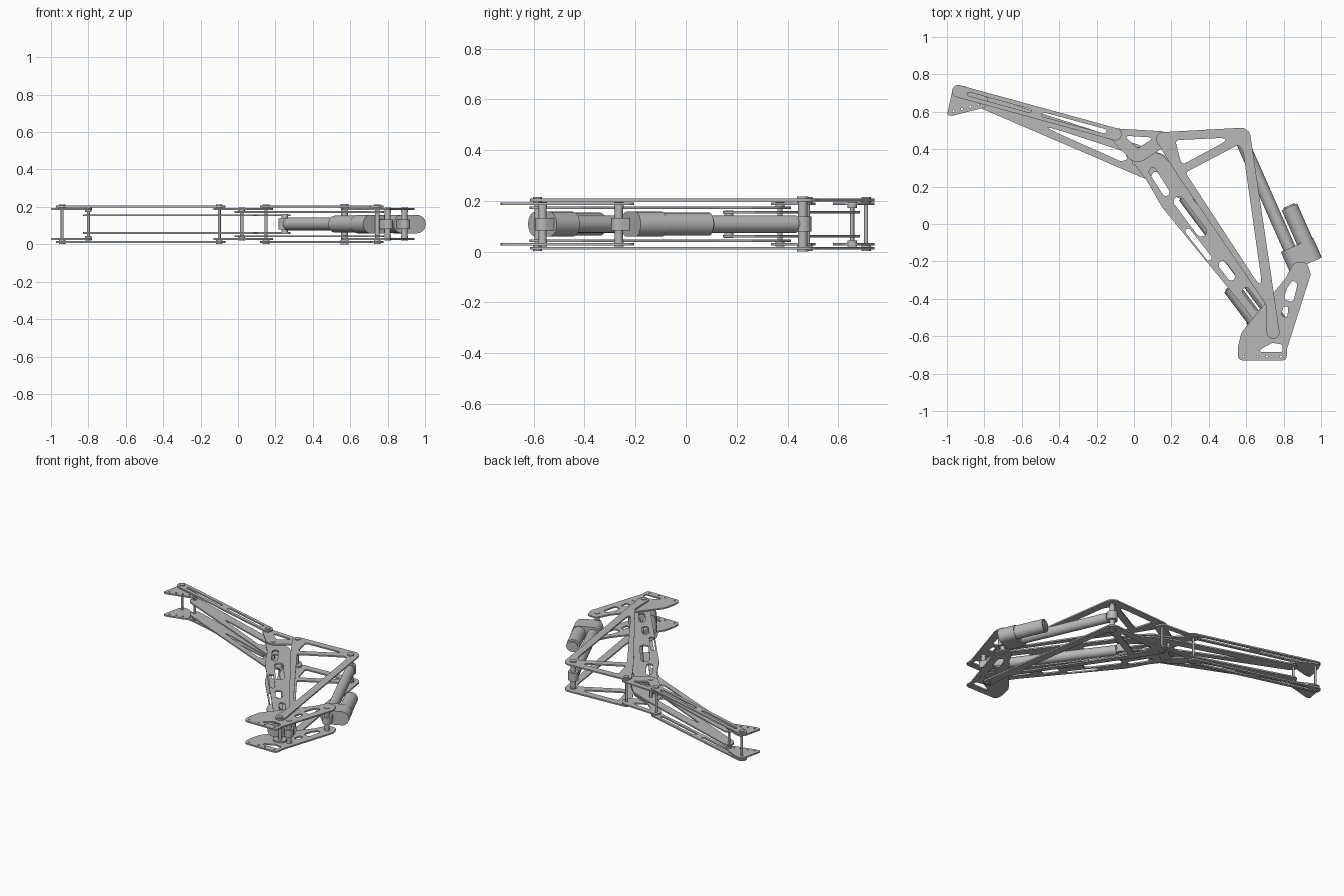
import bpy, bmesh, math
from mathutils import Vector, Matrix

if "Cube" in bpy.data.objects:
    bpy.data.objects.remove(bpy.data.objects["Cube"])

steel = bpy.data.materials.new("grey_steel")
steel.use_nodes = True
COLOR = (0.48, 0.48, 0.48, 1)
steel.diffuse_color = COLOR
steel.node_tree.nodes["Principled BSDF"].inputs["Base Color"].default_value = COLOR
MID = 0.108   # height of the symmetry plane
made = []


def rounded(pts, r):
    """Polygon with softened corners."""
    pts = [Vector(p) for p in pts]
    out = []
    for i, p in enumerate(pts):
        a, b = pts[i - 1] - p, pts[(i + 1) % len(pts)] - p
        half = max(a.angle(b) / 2, 0.05)
        t = min(r / math.tan(half), a.length * 0.48, b.length * 0.48)
        s, e = p + a.normalized() * t, p + b.normalized() * t
        for k in range(7):
            u = k / 6
            out.append(s * (1 - u) ** 2 + p * 2 * u * (1 - u) + e * u * u)
    return out


def slot(a, b, ra, rb=None):
    """Capsule outline around two points."""
    a, b = Vector(a), Vector(b)
    rb = rb or ra
    d = b - a
    base = math.atan2(d.y, d.x)
    out = []
    for c, r, start in ((a, ra, base + math.pi / 2), (b, rb, base - math.pi / 2)):
        for k in range(13):
            w = start + math.pi * k / 12
            out.append(c + Vector((math.cos(w), math.sin(w))) * r)
    return out


def dot(x, y, r=0.006):
    return [Vector((x + r * math.cos(k * math.pi / 6), y + r * math.sin(k * math.pi / 6)))
            for k in range(12)]


def add(name, mesh, matrix):
    ob = bpy.data.objects.new(name, mesh)
    ob.matrix_world = matrix
    mesh.materials.clear()
    mesh.materials.append(steel)
    bpy.context.collection.objects.link(ob)
    made.append(ob)
    return ob


def sheet(loops, thick):
    """Flat mesh cut from an outline and its holes."""
    cu = bpy.data.curves.new("outline", "CURVE")
    cu.dimensions = "2D"
    cu.fill_mode = "BOTH"
    cu.extrude = thick / 2
    for loop in loops:
        sp = cu.splines.new("POLY")
        sp.points.add(len(loop) - 1)
        for q, v in zip(sp.points, loop):
            q.co = (v.x, v.y, 0, 1)
        sp.use_cyclic_u = True
    tmp = bpy.data.objects.new("outline", cu)
    bpy.context.collection.objects.link(tmp)
    deps = bpy.context.evaluated_depsgraph_get()
    me = bpy.data.meshes.new_from_object(tmp.evaluated_get(deps))
    bpy.data.objects.remove(tmp)
    bm = bmesh.new()
    bm.from_mesh(me)
    bmesh.ops.remove_doubles(bm, verts=bm.verts, dist=1e-5)
    bmesh.ops.recalc_face_normals(bm, faces=bm.faces)
    bm.to_mesh(me)
    bm.free()
    return me


def plate_pair(name, loops, z, thick=0.01):
    me = sheet(loops, thick)
    for side, h in (("upper", z), ("lower", 2 * MID - z)):
        add(side + "_" + name, me.copy(), Matrix.Translation((0, 0, h)))


def rod(name, a, b, r):
    a, b = Vector(a), Vector(b)
    bm = bmesh.new()
    bmesh.ops.create_cone(bm, cap_ends=True, segments=28, radius1=r, radius2=r,
                          depth=(b - a).length)
    me = bpy.data.meshes.new(name)
    bm.to_mesh(me)
    bm.free()
    turn = (b - a).to_track_quat("Z", "Y").to_matrix().to_4x4()
    add(name, me, Matrix.Translation((a + b) / 2) @ turn)


def pin(name, p, half, r, collar=0.018):
    """Cross pin with a head at each end."""
    x, y = p
    rod(name, (x, y, MID - half), (x, y, MID + half), r)
    for s in (-1, 1):
        rod(name + "_head", (x, y, MID + s * half), (x, y, MID + s * (half - 0.024)), collar)


# Joint positions
TIP, TIP_LOW, LINK, ELBOW = (-0.94, 0.71), (-0.80, 0.655), (-0.10, 0.48), (0.02, 0.37)
ROCK, HORN, CROWN = (0.15, 0.46), (0.25, 0.17), (0.57, 0.46)
FOOT, HEEL, EAR = (0.745, -0.585), (0.80, -0.565), (0.89, -0.265)

# Base plates
plate_pair("base_plate", [
    rounded([(0.555, -0.73), (0.817, -0.73), (0.817, -0.67), (0.945, -0.27), (0.925, -0.205),
             (0.855, -0.205), (0.81, -0.29), (0.63, -0.51), (0.575, -0.58), (0.555, -0.66)], 0.035),
    rounded([(0.80, -0.40), (0.85, -0.42), (0.875, -0.32), (0.85, -0.30), (0.82, -0.34)], 0.02),
    rounded([(0.785, -0.49), (0.82, -0.50), (0.825, -0.44), (0.80, -0.44)], 0.012),
    rounded([(0.65, -0.685), (0.795, -0.685), (0.795, -0.645), (0.74, -0.635)], 0.015),
    *[dot(x, -0.708) for x in (0.585, 0.66, 0.71, 0.785)]], 0.188)

# Boom plates
plate_pair("boom_plate", [
    rounded([(-0.03, 0.36), (0.07, 0.23), (0.15, 0.09), (0.60, -0.46), (0.71, -0.62),
             (0.79, -0.61), (0.73, -0.41), (0.32, 0.13), (0.26, 0.26), (0.15, 0.37),
             (0.02, 0.42)], 0.04),
    slot((0.10, 0.28), (0.17, 0.17), 0.02),
    slot((0.24, 0.12), (0.36, -0.04), 0.028),
    slot((0.29, -0.04), (0.40, -0.18), 0.015),
    slot((0.475, -0.22), (0.52, -0.28), 0.022),
    slot((0.60, -0.36), (0.66, -0.44), 0.02)], 0.173)

# Rocker truss plates
plate_pair("rocker_truss", [
    rounded([(0.13, 0.49), (0.585, 0.515), (0.62, 0.49), (0.78, -0.59), (0.75, -0.62),
             (0.71, -0.60), (0.705, -0.43), (0.24, 0.25), (0.115, 0.45)], 0.035),
    rounded([(0.22, 0.448), (0.53, 0.463), (0.255, 0.315)], 0.02),
    rounded([(0.275, 0.275), (0.56, 0.425), (0.585, 0.38), (0.69, -0.36)], 0.02)], 0.203)

# Upper long link plates
plate_pair("long_link", [
    slot(TIP, LINK, 0.033),
    slot((-0.88, 0.694), (-0.56, 0.606), 0.010),
    slot((-0.48, 0.584), (-0.16, 0.497), 0.012)], 0.203)

# Triangular connecting plates
plate_pair("triangle_link", [
    rounded([(-0.12, 0.512), (0.165, 0.495), (0.195, 0.435), (0.045, 0.335), (-0.01, 0.335),
             (-0.135, 0.465)], 0.035),
    rounded([(-0.055, 0.472), (0.11, 0.462), (0.02, 0.405)], 0.012)], 0.188)

# Forearm plates with a curved horn
plate_pair("forearm_plate", [
    rounded([(-0.835, 0.645), (-0.80, 0.69), (0.02, 0.425), (0.16, 0.37), (0.25, 0.27),
             (0.285, 0.16), (0.245, 0.14), (0.20, 0.21), (0.11, 0.29), (0.08, 0.235),
             (0.04, 0.25), (-0.81, 0.615)], 0.03),
    rounded([(-0.57, 0.557), (-0.05, 0.387), (-0.035, 0.345), (-0.07, 0.335)], 0.012),
    rounded([(-0.02, 0.33), (0.05, 0.29), (0.04, 0.32)], 0.008)], 0.155)

# End bracket plates
plate_pair("end_bracket", [
    rounded([(-1.0, 0.58), (-0.965, 0.58), (-0.79, 0.625), (-0.775, 0.67), (-0.90, 0.735),
             (-0.945, 0.745), (-0.972, 0.71)], 0.025),
    *[dot(-0.965 + 0.045 * k, 0.603 + 0.012 * k) for k in range(4)]], 0.188)

# Cross pins
pin("tip_pin", TIP, 0.106, 0.008)
pin("lower_tip_pin", TIP_LOW, 0.088, 0.008)
pin("link_pin", LINK, 0.106, 0.008)
pin("elbow_pin", ELBOW, 0.088, 0.010)
pin("rocker_pin", ROCK, 0.106, 0.008)
pin("horn_pin", HORN, 0.054, 0.014)
pin("crown_pin", CROWN, 0.108, 0.018, 0.022)
pin("foot_pin", FOOT, 0.106, 0.012)
pin("heel_pin", HEEL, 0.088, 0.016)
pin("ear_pin", EAR, 0.088, 0.016)


def actuator(name, top, low, side):
    """Push rod with a gearbox at its foot and a motor lying alongside."""
    top, low = Vector((*top, MID)), Vector((*low, MID))
    d = (low - top).normalized()
    n = Vector((-d.y, d.x, 0)) * side
    size = (low - top).length
    gear = top + d * (size - 0.09)
    rod(name + "_rod", top, top + d * size * 0.45, 0.025)
    rod(name + "_tube", top + d * 0.03, gear, 0.034)
    rod(name + "_eye", top - Vector((0, 0, 0.03)), top + Vector((0, 0, 0.03)), 0.034)
    rod(name + "_motor", gear + n * 0.09 - d * 0.26, gear + n * 0.09, 0.045)
    rod(name + "_motor_cap", gear + n * 0.09 - d * 0.268, gear + n * 0.09 - d * 0.255, 0.032)
    # Rounded gearbox, extruded along the rod direction
    frame = Matrix((n, (0, 0, 1), n.cross(Vector((0, 0, 1))))).transposed().to_4x4()
    case = sheet([slot((0, 0), (0.09, 0), 0.049)], 0.115)
    add(name + "_gearbox", case, Matrix.Translation(gear) @ frame)
    # Foot lug
    lug = sheet([slot(gear.xy, low.xy, 0.035, 0.03)], 0.05)
    add(name + "_lug", lug, Matrix.Translation((0, 0, MID)))


actuator("outer_actuator", CROWN, EAR, 1)
actuator("inner_actuator", HORN, HEEL, -1)

# Smooth the round surfaces, keep edges crisp
bpy.ops.object.select_all(action="DESELECT")
for ob in made:
    ob.select_set(True)
bpy.context.view_layer.objects.active = made[0]
bpy.ops.object.shade_smooth_by_angle(angle=math.radians(35))
